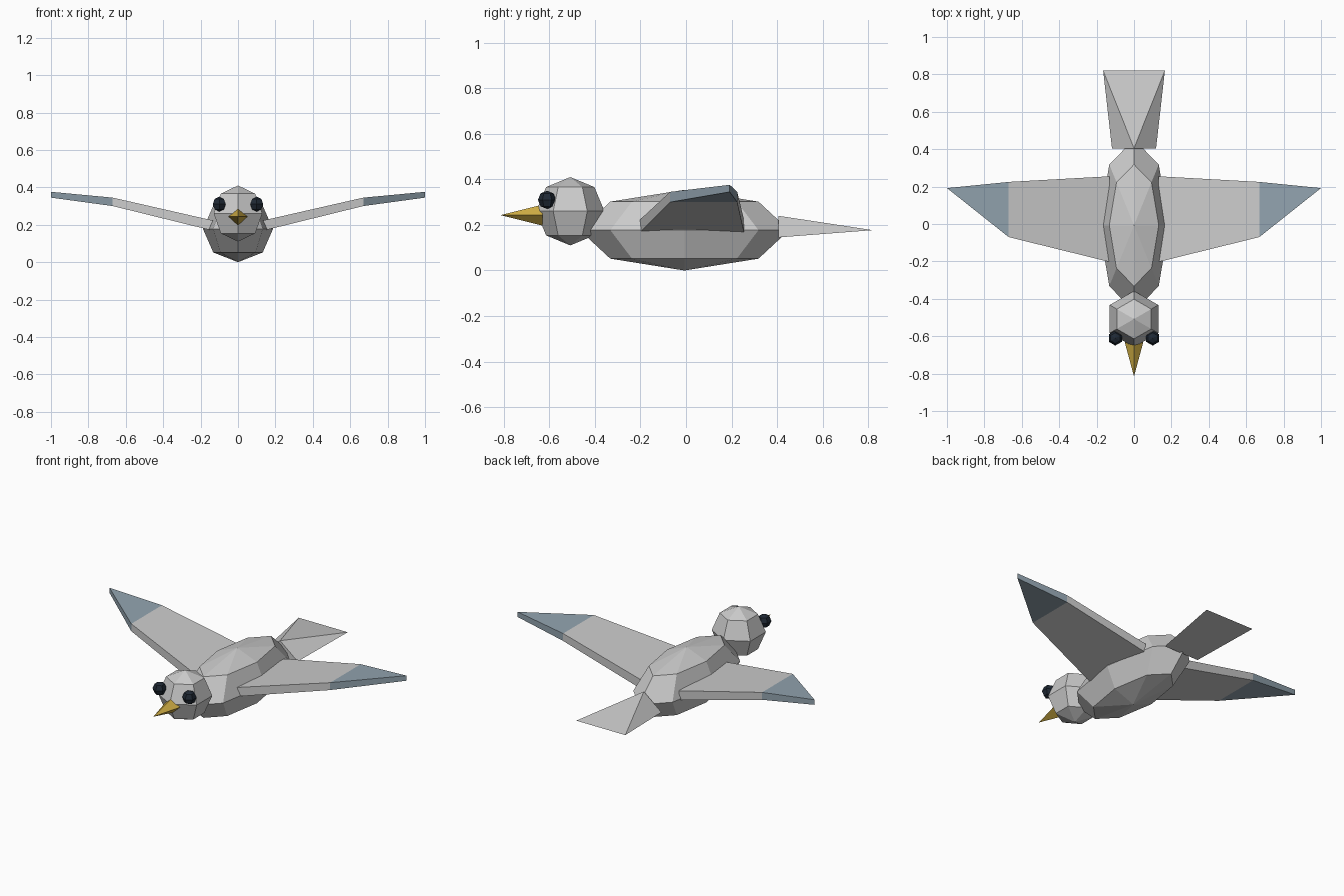
import bpy, bmesh
from mathutils import Matrix, Vector

cube = bpy.data.objects.get("Cube")
if cube:
    bpy.data.objects.remove(cube, do_unlink=True)


def material(name, rgb):
    mat = bpy.data.materials.new(name)
    mat.use_nodes = True
    colour = (*rgb, 1)
    mat.diffuse_color = colour
    mat.node_tree.nodes["Principled BSDF"].inputs["Base Color"].default_value = colour
    return mat


grey = material("light grey feathers", (0.6, 0.6, 0.6))
blue = material("slate blue wing tips", (0.29, 0.37, 0.43))
gold = material("golden beak", (0.64, 0.43, 0.06))
navy = material("dark navy eyes", (0.014, 0.022, 0.035))


def finish(name, bm, *mats):
    bmesh.ops.recalc_face_normals(bm, faces=bm.faces[:])
    mesh = bpy.data.meshes.new(name)
    bm.to_mesh(mesh)
    bm.free()
    for mat in mats:
        mesh.materials.append(mat)
    obj = bpy.data.objects.new(name, mesh)
    bpy.context.collection.objects.link(obj)
    return obj


def ball(name, segments, centre, radii, mat):
    bm = bmesh.new()
    bmesh.ops.create_uvsphere(bm, u_segments=segments, v_segments=4, radius=1)
    bm.transform(Matrix.Translation(centre) @ Matrix.Diagonal((*radii, 1)))
    return finish(name, bm, mat)


def hull(name, points, mat):
    bm = bmesh.new()
    for p in points:
        bm.verts.new(p)
    bmesh.ops.convex_hull(bm, input=bm.verts[:])
    return finish(name, bm, mat)


# Body and head
ball("body", 8, (0, -0.007, 0.177), (0.187, 0.46, 0.177), grey)
ball("head", 6, (0, -0.508, 0.26), (0.15, 0.15, 0.15), grey)

# Four-sided beak
hull("beak", [(0, -0.815, 0.243), (0.05, -0.63, 0.243), (-0.05, -0.63, 0.243),
              (0, -0.63, 0.289), (0, -0.63, 0.197)], gold)

# Wedge tail: peaked at the body, thin and wide at the end
hull("tail", [(0, 0.405, 0.24), (0.118, 0.405, 0.145), (-0.118, 0.405, 0.145),
              (0.165, 0.82, 0.177), (-0.165, 0.82, 0.177)], grey)


def wing(name, side):
    bm = bmesh.new()
    # Each section: x, leading y, trailing y, bottom z, top z
    sections = [(0.13, -0.203, 0.255, 0.167, 0.222), (0.67, -0.07, 0.225, 0.3, 0.345)]
    rings = [[bm.verts.new((side * x, y, z)) for y, z in
              ((front, low), (front, high), (back, high), (back, low))]
             for x, front, back, low, high in sections]
    low, high = [bm.verts.new((side, 0.192, z)) for z in (0.345, 0.376)]
    root, mid = rings
    bm.faces.new(root)
    for i in range(4):
        j = (i + 1) % 4
        bm.faces.new((root[i], root[j], mid[j], mid[i]))
    # Pointed end closing on one short upright edge
    tip = [(mid[0], mid[1], high, low), (mid[1], mid[2], high),
           (mid[2], mid[3], low, high), (mid[3], mid[0], low)]
    for verts in tip:
        bm.faces.new(verts).material_index = 1
    finish(name, bm, grey, blue)


# Paired parts
for label, side in (("left", 1), ("right", -1)):
    wing(label + "_wing", side)
    ball(label + "_eye", 6, Vector((side * 0.1, -0.61, 0.31)), (0.04, 0.04, 0.04), navy)
